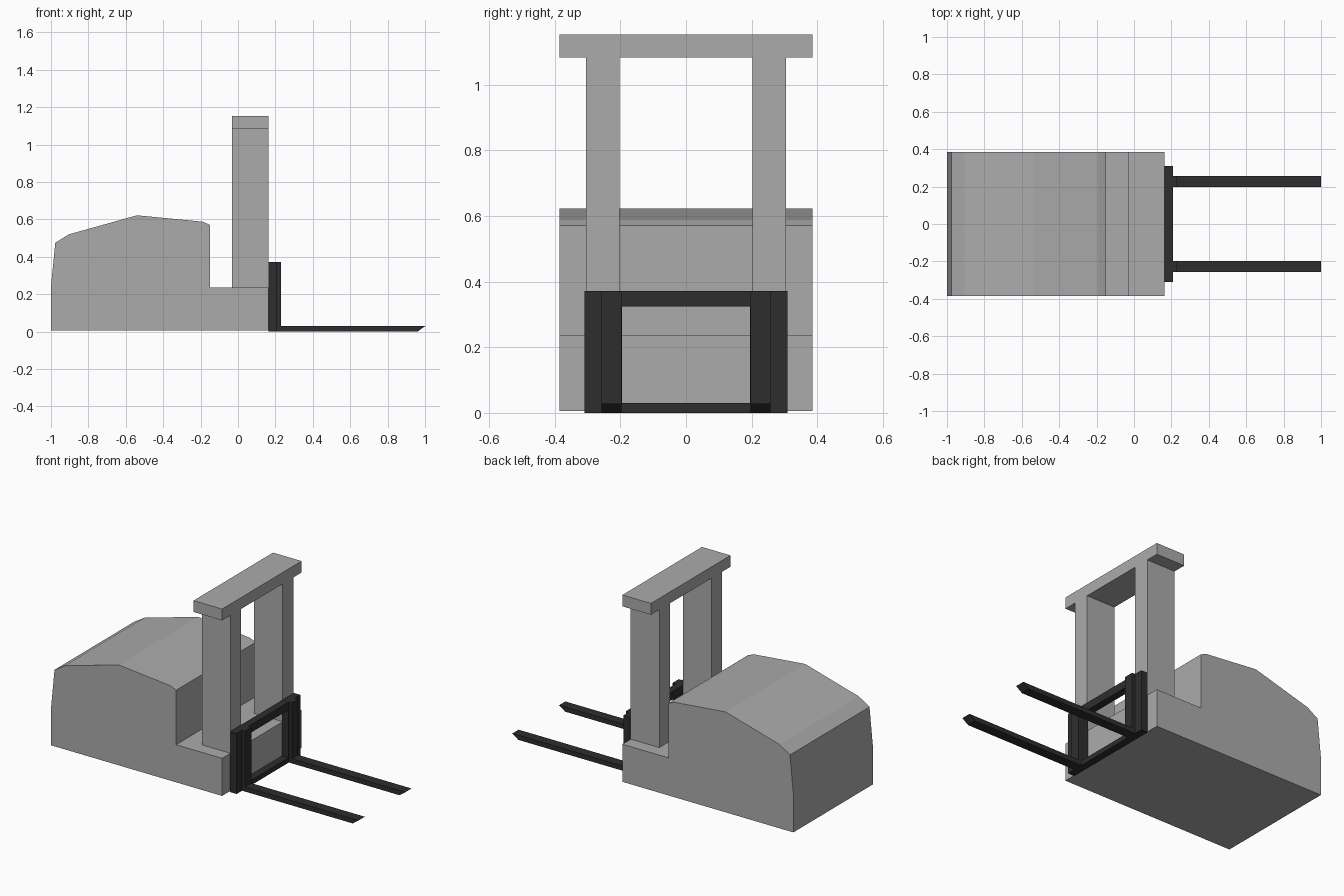
import bpy

if "Cube" in bpy.data.objects:
    bpy.data.objects.remove(bpy.data.objects["Cube"])


def material(name, v):
    m = bpy.data.materials.new(name)
    m.diffuse_color = (v, v, v, 1)
    m.use_nodes = True
    m.node_tree.nodes["Principled BSDF"].inputs["Base Color"].default_value = m.diffuse_color
    return m


grey = material("body grey", 0.41)
black = material("fork black", 0.027)


def extrude(name, profile, y0, y1, mat):
    """Closed prism: an (x, z) counter-clockwise profile swept from y0 to y1."""
    n = len(profile)
    verts = [(x, y, z) for y in (y0, y1) for x, z in profile]
    faces = [tuple(range(n)), tuple(reversed(range(n, 2 * n)))]
    faces += [(i, i + n, (i + 1) % n + n, (i + 1) % n) for i in range(n)]
    mesh = bpy.data.meshes.new(name)
    mesh.from_pydata(verts, [], faces)
    mesh.materials.append(mat)
    obj = bpy.data.objects.new(name, mesh)
    bpy.context.collection.objects.link(obj)
    return obj


def box(name, x0, x1, y0, y1, z0, z1, mat):
    return extrude(name, [(x0, z0), (x1, z0), (x1, z1), (x0, z1)], y0, y1, mat)


def mirror_y(obj):
    mod = obj.modifiers.new("mirror", 'MIRROR')
    mod.use_axis = (False, True, False)


# Truck body with low front deck
extrude("body", [(-1, 0.005), (0.162, 0.005), (0.162, 0.236), (-0.15, 0.236),
                 (-0.15, 0.571), (-0.19, 0.588), (-0.54, 0.622),
                 (-0.905, 0.52), (-0.977, 0.475), (-1, 0.24)],
        -0.386, 0.386, grey)

# Mast
mirror_y(box("mast_post", -0.032, 0.162, 0.203, 0.305, 0.236, 1.083, grey))
box("mast_top", -0.032, 0.162, -0.386, 0.386, 1.083, 1.153, grey)

# Fork carriage frame
mirror_y(box("carriage_post", 0.163, 0.208, 0.195, 0.31, 0.0, 0.372, black))
box("carriage_top_bar", 0.163, 0.208, -0.195, 0.195, 0.324, 0.372, black)
box("carriage_bottom_bar", 0.163, 0.208, -0.195, 0.195, 0.0, 0.03, black)

# L-shaped forks with slanted tips
mirror_y(extrude("fork", [(0.208, 0), (0.96, 0), (1, 0.029), (0.229, 0.029),
                          (0.229, 0.372), (0.208, 0.372)],
                 0.197, 0.257, black))
